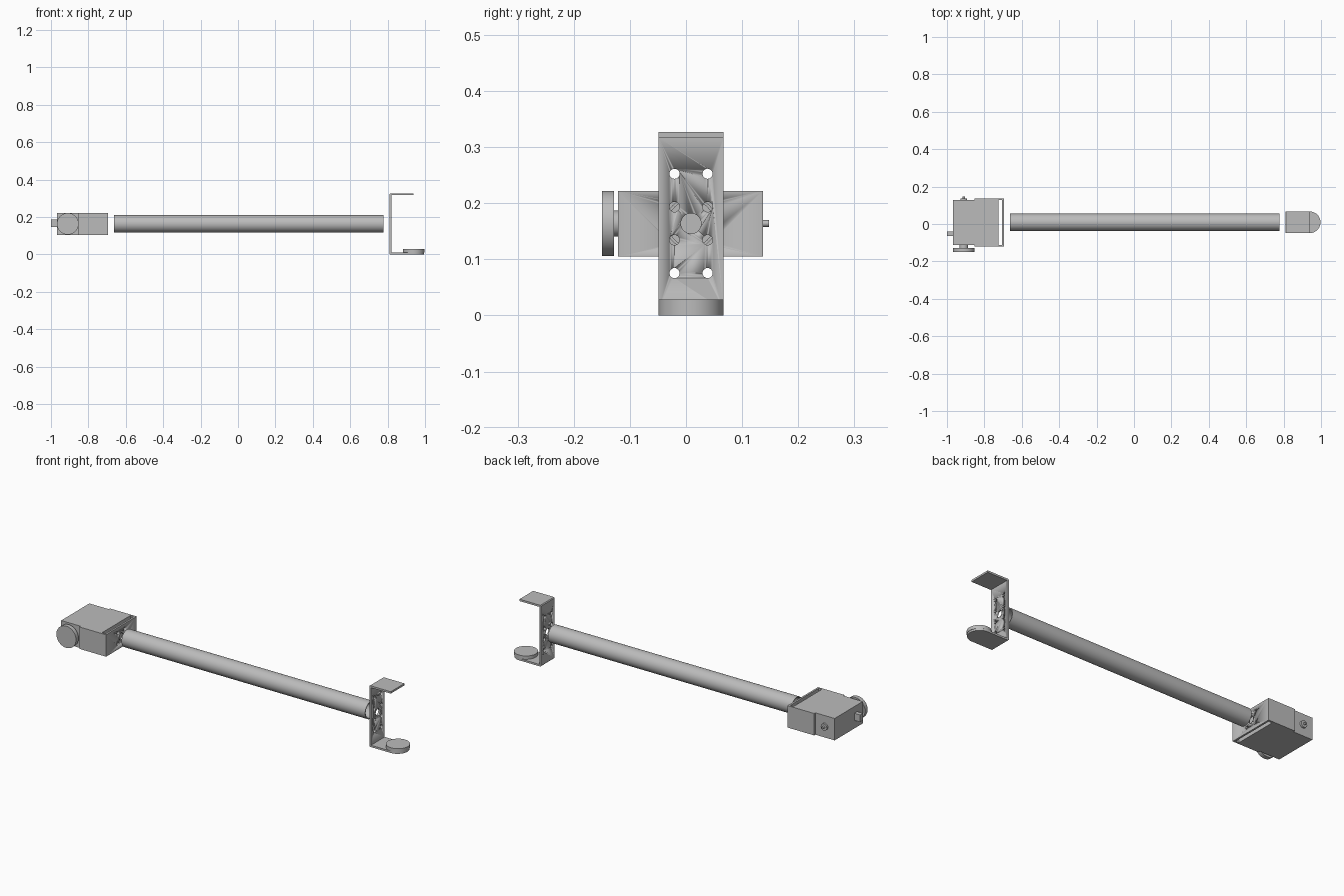
import bpy, bmesh, math
from mathutils import Matrix, Vector

cube = bpy.data.objects.get("Cube")
if cube:
    bpy.data.objects.remove(cube, do_unlink=True)

grey = bpy.data.materials.new("metal grey")
grey.use_nodes = True
GREY = (0.5, 0.5, 0.5, 1)
grey.diffuse_color = GREY
grey.node_tree.nodes["Principled BSDF"].inputs["Base Color"].default_value = GREY

CY, CZ = 0.009, 0.164          # arm axis
T = 0.01                       # sheet thickness
R = 0.058                      # horn radius
TURN = {"x": Matrix.Rotation(math.pi / 2, 4, "Y"),
        "y": Matrix.Rotation(-math.pi / 2, 4, "X"),
        "z": Matrix.Identity(4)}


def finish(name, bm):
    bmesh.ops.recalc_face_normals(bm, faces=bm.faces)
    mesh = bpy.data.meshes.new(name)
    bm.to_mesh(mesh)
    bm.free()
    mesh.materials.append(grey)
    ob = bpy.data.objects.new(name, mesh)
    bpy.context.collection.objects.link(ob)
    for other in bpy.context.selected_objects:
        other.select_set(False)
    ob.select_set(True)
    bpy.context.view_layer.objects.active = ob
    bpy.ops.object.shade_smooth_by_angle(angle=math.radians(35))
    return ob


def box(name, x, y, z):
    bm = bmesh.new()
    bmesh.ops.create_cube(bm, size=1)
    for v in bm.verts:
        v.co = Vector([(a + b) / 2 + c * (b - a) for (a, b), c in zip((x, y, z), v.co)])
    return finish(name, bm)


def add_disc(bm, axis, centre, radius, length, sides):
    bmesh.ops.create_cone(bm, cap_ends=True, segments=sides, radius1=radius, radius2=radius,
                          depth=length, matrix=Matrix.Translation(centre) @ TURN[axis])


def disc(name, axis, centre, radius, length, sides=48):
    bm = bmesh.new()
    add_disc(bm, axis, centre, radius, length, sides)
    return finish(name, bm)


def extrude(name, points, direction):
    bm = bmesh.new()
    face = bm.faces.new([bm.verts.new(p) for p in points])
    new = bmesh.ops.extrude_face_region(bm, geom=[face])["geom"]
    bmesh.ops.translate(bm, vec=direction, verts=[g for g in new if isinstance(g, bmesh.types.BMVert)])
    return finish(name, bm)


def drill(ob, x, rows):
    """Cut the centre hole and pairs of screw holes through a plate facing x."""
    bm = bmesh.new()
    add_disc(bm, "x", (x, CY, CZ), 0.018, 0.03, 32)
    for dz in rows:
        for dy in (-0.0295, 0.0295):
            add_disc(bm, "x", (x, CY + dy, CZ + dz), 0.009, 0.03, 24)
    cutter = finish("hole_cutter", bm)
    cutter.hide_render = True
    mod = ob.modifiers.new("holes", "BOOLEAN")
    mod.object = cutter
    mod.solver = "EXACT"
    bpy.context.view_layer.objects.active = ob
    bpy.ops.object.modifier_apply(modifier=mod.name)
    bpy.data.objects.remove(cutter, do_unlink=True)


# Hollow arm tube
bm = bmesh.new()
rings = []
for x, r in ((-0.662, 0.046), (0.777, 0.046), (0.777, 0.041), (-0.662, 0.041)):
    rings.append([bm.verts.new((x, CY + r * math.cos(i * math.tau / 64), CZ + r * math.sin(i * math.tau / 64)))
                  for i in range(64)])
for a, b in zip(rings, rings[1:] + rings[:1]):
    for i in range(64):
        j = (i + 1) % 64
        bm.faces.new((a[i], a[j], b[j], b[i]))
finish("arm_tube", bm)

# End bracket: C-shaped bent sheet with chamfered bends
X0, X1, TOP, B = 0.81, 0.937, 0.327, 0.004
profile = [(X0 + B, 0), (X1, 0), (X1, T), (X0 + T, T), (X0 + T, TOP - T),
           (X1, TOP - T), (X1, TOP), (X0 + B, TOP), (X0, TOP - B), (X0, B)]
end_bracket = extrude("end_bracket", [(x, CY - R, z) for x, z in profile], (0, 2 * R, 0))
drill(end_bracket, X0 + T / 2, (-0.0885, -0.0295, 0.0295, 0.0885))

# Rounded end of the lower flange, and the horn resting on it
arc = [(X1 + R * math.cos(a), CY + R * math.sin(a), 0)
       for a in (-math.pi / 2 + math.pi * i / 24 for i in range(25))]
extrude("lower_flange_tip", arc, (0, 0, T))
disc("end_horn", "z", (X1 + 0.002, CY, 0.019), R, 0.018)

# Servo bracket: U-shaped sheet around the servo
ZB, ZT = 0.105, 0.222
YA, YB, XA, XB = -0.121, 0.137, -0.853, -0.695
channel = [(XA, YA), (XB, YA), (XB, YB), (XA, YB),
           (XA, YB - T), (XB - T, YB - T), (XB - T, YA + T), (XA, YA + T)]
servo_bracket = extrude("servo_bracket", [(x, y, ZB) for x, y in channel], (0, 0, ZT - ZB))
drill(servo_bracket, XB - T / 2, (-0.0295, 0.0295))

# Servo with drive horn, rear pivot and cable socket
SX = -0.91
box("servo_body", (-0.967, -0.725), (YA + T, YB - T), (ZB, ZT))
disc("drive_shaft", "y", (SX, -0.12, CZ), 0.023, 0.022)
disc("drive_horn", "y", (SX, -0.139, CZ), R, 0.022)
disc("rear_boss", "y", (SX, 0.131, CZ), 0.018, 0.012)
disc("rear_pin", "y", (SX, 0.141, CZ), 0.006, 0.014, 24)
box("cable_socket", (-1.0, -0.965), (-0.064, -0.04), (0.148, 0.186))
